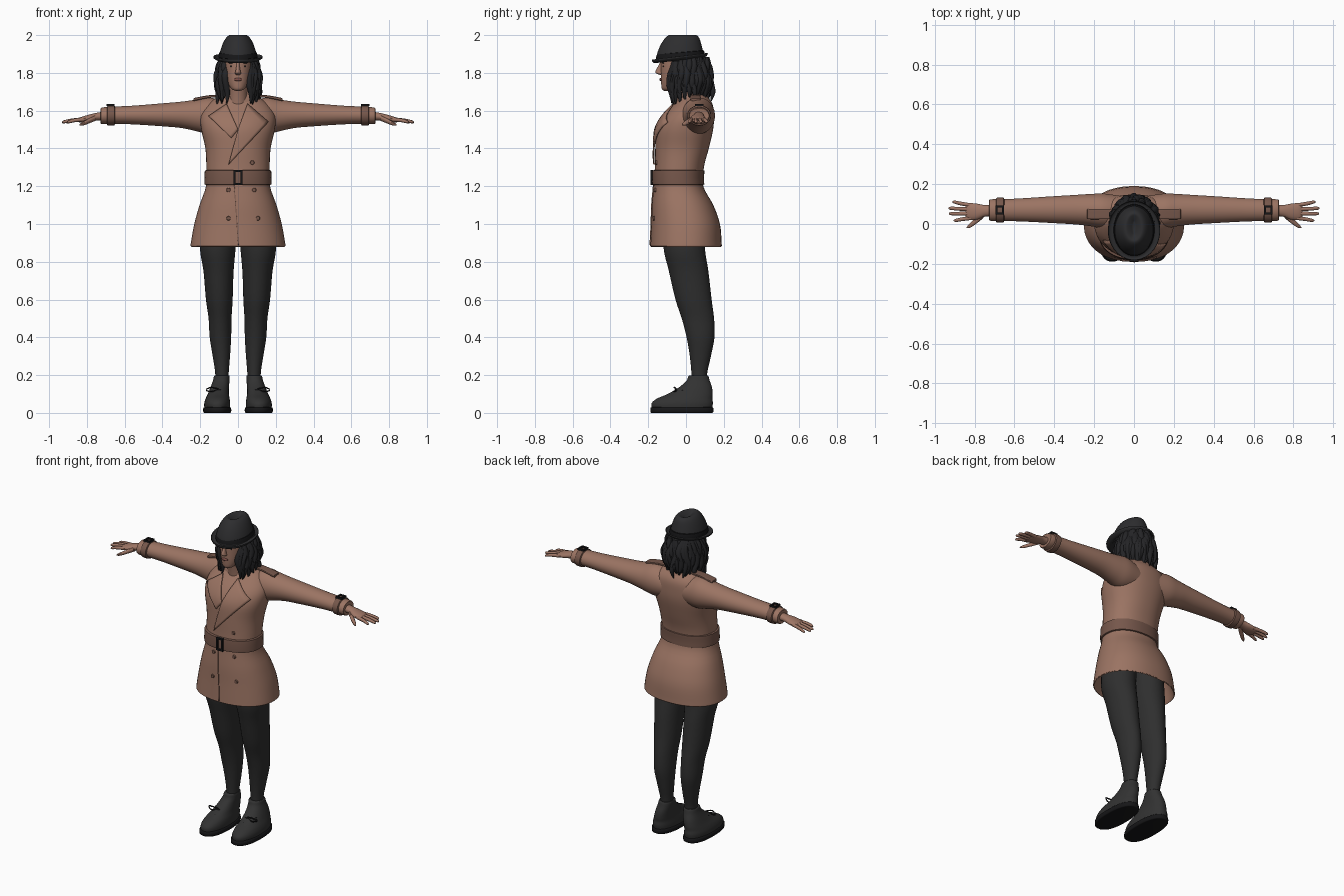
import bpy, bmesh, math, random
from mathutils import Vector, Matrix
from mathutils.bvhtree import BVHTree

random.seed(4)

def material(name, rgb):
    m = bpy.data.materials.new(name)
    m.diffuse_color = (*rgb, 1)
    return m

COAT = material("coat tan", (0.33, 0.175, 0.125))
TRIM = material("belt brown", (0.18, 0.095, 0.07))
SKIN = material("skin", (0.34, 0.18, 0.13))
LIPS = material("lips", (0.22, 0.085, 0.07))
FELT = material("hat felt", (0.026, 0.026, 0.028))
HAIR = material("hair black", (0.018, 0.018, 0.02))
LEGS = material("stocking charcoal", (0.028, 0.028, 0.028))
SHOE = material("shoe leather", (0.032, 0.032, 0.032))
BLACK = material("black metal", (0.008, 0.008, 0.009))

def finish(name, bm, mat, mirror=False):
    bmesh.ops.recalc_face_normals(bm, faces=bm.faces)
    me = bpy.data.meshes.new(name)
    bm.to_mesh(me)
    bm.free()
    me.shade_smooth()
    me.set_sharp_from_angle(angle=0.8)
    me.materials.append(mat)
    ob = bpy.data.objects.new(name, me)
    bpy.context.collection.objects.link(ob)
    if mirror:
        ob.modifiers.new("mirror", 'MIRROR')
    return ob

def catmull(a, b, c, d, t):
    return [0.5 * (2*q + (r-p)*t + (2*p-5*q+4*r-s)*t*t + (3*q-p-3*r+s)*t**3)
            for p, q, r, s in zip(a, b, c, d)]

def add_loft(bm, rows, axis='Z', n=32, steps=4, power=1.0, tilt=0):
    """Rows: (height along axis, centre u, centre v, radius u, radius v)."""
    fine = []
    for i in range(len(rows) - 1):
        p = [rows[max(i-1, 0)], rows[i], rows[i+1], rows[min(i+2, len(rows)-1)]]
        fine += [catmull(*p, k / steps) for k in range(steps)]
    fine.append(rows[-1])
    rings = []
    for t, cu, cv, ru, rv in fine:
        ring = []
        for k in range(n):
            a = 2 * math.pi * (k + 0.5) / n
            c, s = math.cos(a), math.sin(a)
            u = cu + ru * math.copysign(abs(c) ** power, c)
            v = cv + rv * math.copysign(abs(s) ** power, s)
            ring.append(bm.verts.new((u, v, t + tilt * v) if axis == 'Z' else (t, u, v)))
        rings.append(ring)
    for r0, r1 in zip(rings, rings[1:]):
        for k in range(n):
            j = (k + 1) % n
            bm.faces.new((r0[k], r0[j], r1[j], r1[k]))
    bm.faces.new(rings[0])
    bm.faces.new(rings[-1])

def loft(name, rows, mat, mirror=False, **kw):
    bm = bmesh.new()
    add_loft(bm, rows, **kw)
    return finish(name, bm, mat, mirror)

def frame(name, centre, w, h, depth, bar, mat, flat=False, mirror=False):
    """Rectangular buckle of four bars, upright or lying flat."""
    bm = bmesh.new()
    for dx, dz, sx, sz in ((-w/2, 0, bar, h+bar), (w/2, 0, bar, h+bar),
                           (0, -h/2, w, bar), (0, h/2, w, bar)):
        pos = (dx, dz, 0) if flat else (dx, 0, dz)
        size = (sx, sz, depth) if flat else (sx, depth, sz)
        bmesh.ops.create_cube(bm, size=1, matrix=Matrix.Translation(Vector(centre) + Vector(pos))
                              @ Matrix.Diagonal((*size, 1)))
    return finish(name, bm, mat, mirror)

def ball(name, centre, size, mat, mirror=False):
    bm = bmesh.new()
    bmesh.ops.create_uvsphere(bm, u_segments=16, v_segments=10, radius=1,
                              matrix=Matrix.Translation(centre) @ Matrix.Diagonal((*size, 1)))
    return finish(name, bm, mat, mirror)

# Coat body with flared skirt, turned in at the hem
coat = loft("coat_body", [
    (1.08, 0, -.01, .19, .15), (.90, 0, 0, .238, .178), (.883, 0, 0, .25, .189),
    (.90, 0, 0, .25, .189), (1.0, 0, -.002, .232, .182), (1.1, 0, -.018, .204, .163),
    (1.2, 0, -.04, .17, .132), (1.3, 0, -.035, .168, .13), (1.4, 0, -.021, .173, .142),
    (1.5, 0, -.006, .195, .15), (1.57, 0, .014, .198, .134), (1.63, 0, .037, .165, .105),
    (1.67, 0, .04, .11, .075), (1.69, 0, .03, .06, .05)], COAT, n=48, power=.9)
tree = BVHTree.FromPolygons([v.co for v in coat.data.vertices],
                            [p.vertices[:] for p in coat.data.polygons])

def front(x, z, lift):
    hit = tree.ray_cast(Vector((x, -1, z)), Vector((0, 1, 0)))[0]
    return Vector((x, hit.y - lift, z))

def patch(name, quad, lift, mat, n=10):
    """Four-cornered cloth piece draped on the front of the coat."""
    a, b, c, d = [Vector(q) for q in quad]
    bm = bmesh.new()
    grid = [[bm.verts.new(front(*a.lerp(b, i/n).lerp(d.lerp(c, i/n), j/n), lift))
             for i in range(n+1)] for j in range(n+1)]
    for j in range(n):
        for i in range(n):
            bm.faces.new((grid[j][i], grid[j][i+1], grid[j+1][i+1], grid[j+1][i]))
    ob = finish(name, bm, mat)
    m = ob.modifiers.new("thickness", 'SOLIDIFY')
    m.thickness, m.offset = .008, 0
    return ob

# Lapels, front edge, collar
patch("lapel_under", [(-.06, 1.635), (-.155, 1.57), (-.035, 1.455), (0, 1.5)], .006, COAT)
patch("lapel_over", [(.05, 1.635), (.16, 1.54), (-.05, 1.315), (.0, 1.5)], .009, COAT)
patch("front_edge", [(-.022, 1.205), (-.018, 1.205), (.004, .89), (0, .89)], .0, TRIM)
loft("collar", [(1.625, 0, .04, .135, .10), (1.66, 0, .035, .12, .09), (1.70, 0, .03, .085, .07),
                (1.705, 0, .03, .075, .06), (1.66, 0, .03, .06, .05)], COAT)

# Buttons
bm = bmesh.new()
for x, z in ((-.05, 1.18), (.085, 1.18), (-.05, 1.03), (.105, 1.03), (.075, 1.325)):
    bmesh.ops.create_cone(bm, cap_ends=True, segments=14, radius1=.012, radius2=.01, depth=.008,
                          matrix=Matrix.Translation(front(x, z, .003)) @ Matrix.Rotation(math.pi/2, 4, 'X'))
finish("buttons", bm, TRIM)

# Belt and buckle
loft("belt", [(1.208, 0, -.04, .165, .125), (1.21, 0, -.041, .178, .138), (1.245, 0, -.042, .177, .137),
              (1.282, 0, -.04, .176, .137), (1.285, 0, -.04, .16, .12)], TRIM, n=48, power=.9, steps=2)
frame("belt_buckle", (0, -.181, 1.246), .036, .07, .014, .011, BLACK)

# Sleeves, shoulder straps and cuff straps
loft("sleeves", [(.06, .06, 1.565, .08, .08), (.15, .065, 1.573, .088, .097), (.22, .07, 1.575, .081, .084),
                 (.30, .072, 1.578, .074, .07), (.4, .072, 1.578, .068, .061), (.55, .071, 1.577, .059, .05),
                 (.65, .07, 1.576, .055, .046), (.72, .07, 1.573, .054, .044), (.725, .07, 1.572, .045, .036)],
     COAT, True, axis='X')
loft("shoulder_straps", [(.09, .05, 1.678, .026, .007), (.15, .05, 1.675, .026, .007),
                         (.225, .05, 1.661, .026, .008), (.235, .05, 1.656, .02, .006)],
     TRIM, True, axis='X', power=.4)
loft("cuff_straps", [(.652, .07, 1.575, .05, .04), (.655, .07, 1.575, .062, .053), (.69, .07, 1.574, .062, .053),
                     (.693, .07, 1.574, .05, .04)], TRIM, True, axis='X', steps=2)
frame("cuff_buckles", (.674, .07, 1.63), .034, .036, .012, .009, BLACK, True, True)

# Hands: palm, four fingers, thumb
bm = bmesh.new()
add_loft(bm, [(.70, .068, 1.572, .03, .024), (.75, .066, 1.568, .03, .021), (.79, .062, 1.56, .041, .019),
              (.83, .063, 1.552, .043, .015), (.845, .063, 1.549, .036, .009)], axis='X', n=16)
for y0, tip in ((.030, (.905, .018)), (.052, (.93, .052)), (.073, (.932, .079)), (.094, (.912, .110))):
    mid = ((.82 + tip[0]) / 2, (y0 + tip[1]) / 2)
    add_loft(bm, [(.815, y0, 1.554, .010, .011), (*mid, 1.549, .010, .010),
                  (tip[0] - .01, tip[1], 1.541, .008, .008), (*tip, 1.538, .002, .002)], axis='X', n=10)
add_loft(bm, [(.755, .048, 1.562, .018, .016), (.79, .018, 1.545, .016, .013),
              (.822, -.006, 1.531, .013, .01), (.84, -.018, 1.525, .003, .003)], axis='X', n=10)
finish("hands", bm, SKIN, True)

# Head, face and neck
loft("neck", [(1.58, 0, .0, .06, .06), (1.66, 0, -.015, .05, .052), (1.76, 0, -.03, .05, .055)], SKIN)
loft("head", [(1.705, 0, -.1, .012, .015), (1.715, 0, -.092, .034, .036), (1.75, 0, -.066, .056, .066),
              (1.80, 0, -.05, .068, .083), (1.86, 0, -.043, .073, .09), (1.93, 0, -.04, .068, .085)], SKIN)
loft("nose", [(1.79, 0, -.134, .01, .005), (1.798, 0, -.14, .017, .018), (1.81, 0, -.142, .013, .019),
              (1.835, 0, -.134, .009, .014), (1.855, 0, -.127, .008, .01)], SKIN, n=14)
ball("lips", (0, -.133, 1.765), (.022, .007, .008), LIPS)
ball("eyes", (.03, -.119, 1.835), (.012, .005, .005), BLACK, True)
ball("brows", (.032, -.12, 1.853), (.018, .006, .004), HAIR, True)

# Hair: inner mass and wavy hanging locks
loft("hair_mass", [(1.665, 0, .05, .085, .06), (1.72, 0, .042, .1, .082), (1.8, 0, .035, .098, .082),
                   (1.89, 0, .02, .09, .08)], HAIR)
bm = bmesh.new()
LOCKS = 44
for k in range(LOCKS):
    a = math.radians(37 + 286 * k / (LOCKS - 1))
    low = 1.625 + random.random() * .05 + .02 * max(0, -math.cos(a))
    ph, grow, rows = random.random() * 6, random.uniform(.92, 1.1), []
    for j in range(6):
        t = j / 5
        s = (.9 + .25 * math.sin(t * 2.2)) * (1 + (grow - 1) * t)
        w = .007 * math.sin(ph + t * 8)
        r = (.013, .019, .02, .018, .014, .003)[j]
        rows.append((1.885 + (low - 1.885) * t, .094 * s * math.sin(a) + w,
                     .012 - .103 * s * math.cos(a) + w, r, r))
    add_loft(bm, rows, n=8, steps=3)
finish("hair_locks", bm, HAIR)

# Hat: creased crown, band and curled brim
loft("hat_crown", [(1.86, 0, -.03, .1, .128), (1.90, 0, -.03, .098, .124), (1.95, 0, -.026, .083, .108),
                   (1.985, 0, -.02, .064, .09), (2.0, 0, -.018, .045, .072), (1.996, 0, -.018, .028, .055),
                   (1.982, 0, -.018, .006, .03)], FELT)
loft("hat_band", [(1.885, 0, -.03, .095, .12), (1.886, 0, -.03, .103, .13), (1.91, 0, -.029, .099, .125),
                  (1.911, 0, -.029, .09, .115)], BLACK, steps=2, tilt=.08)
loft("hat_brim", [(1.888, 0, -.033, .09, .115), (1.88, 0, -.033, .108, .134), (1.884, 0, -.033, .124, .145),
                  (1.892, 0, -.033, .13, .148), (1.884, 0, -.033, .13, .148), (1.872, 0, -.033, .112, .136),
                  (1.872, 0, -.033, .085, .11)], FELT, tilt=.12)

# Legs
loft("legs", [(1.06, .095, -.01, .09, .11), (.88, .107, -.01, .095, .11), (.75, .103, .014, .08, .105),
              (.6, .099, .04, .071, .096), (.5, .095, .063, .061, .086), (.4, .093, .077, .057, .074),
              (.3, .088, .076, .046, .056), (.2, .085, .07, .035, .041), (.1, .088, .07, .035, .04)], LEGS, True)

# Shoes: sole, upper and laces
loft("shoe_soles", [(0, .11, -.022, .068, .16), (.004, .11, -.022, .074, .167), (.026, .11, -.022, .074, .167),
                    (.03, .11, -.022, .066, .16)], BLACK, True, steps=2, power=.85)
loft("shoe_uppers", [(.02, .11, -.022, .068, .16), (.05, .11, -.02, .069, .163), (.075, .108, -.008, .064, .148),
                     (.10, .104, .022, .056, .12), (.135, .097, .05, .049, .088), (.17, .089, .064, .044, .062),
                     (.195, .086, .066, .041, .053), (.197, .086, .068, .034, .042)], SHOE, True, power=.9)
bm = bmesh.new()
for y, z in ((-.075, .098), (-.045, .118)):
    add_loft(bm, [(.065, y + .025, z, .004, .004), (.1, y - .012, z + .004, .004, .004),
                  (.145, y + .025, z, .004, .004)], axis='X', n=8)
for dz in (.005, -.006):
    add_loft(bm, [(.1, -.05, .125, .004, .004), (.14, -.062, .125 + dz * 2, .004, .004),
                  (.17, -.05, .122 + dz * .5, .004, .004)], axis='X', n=8)
finish("shoe_laces", bm, BLACK, True)
